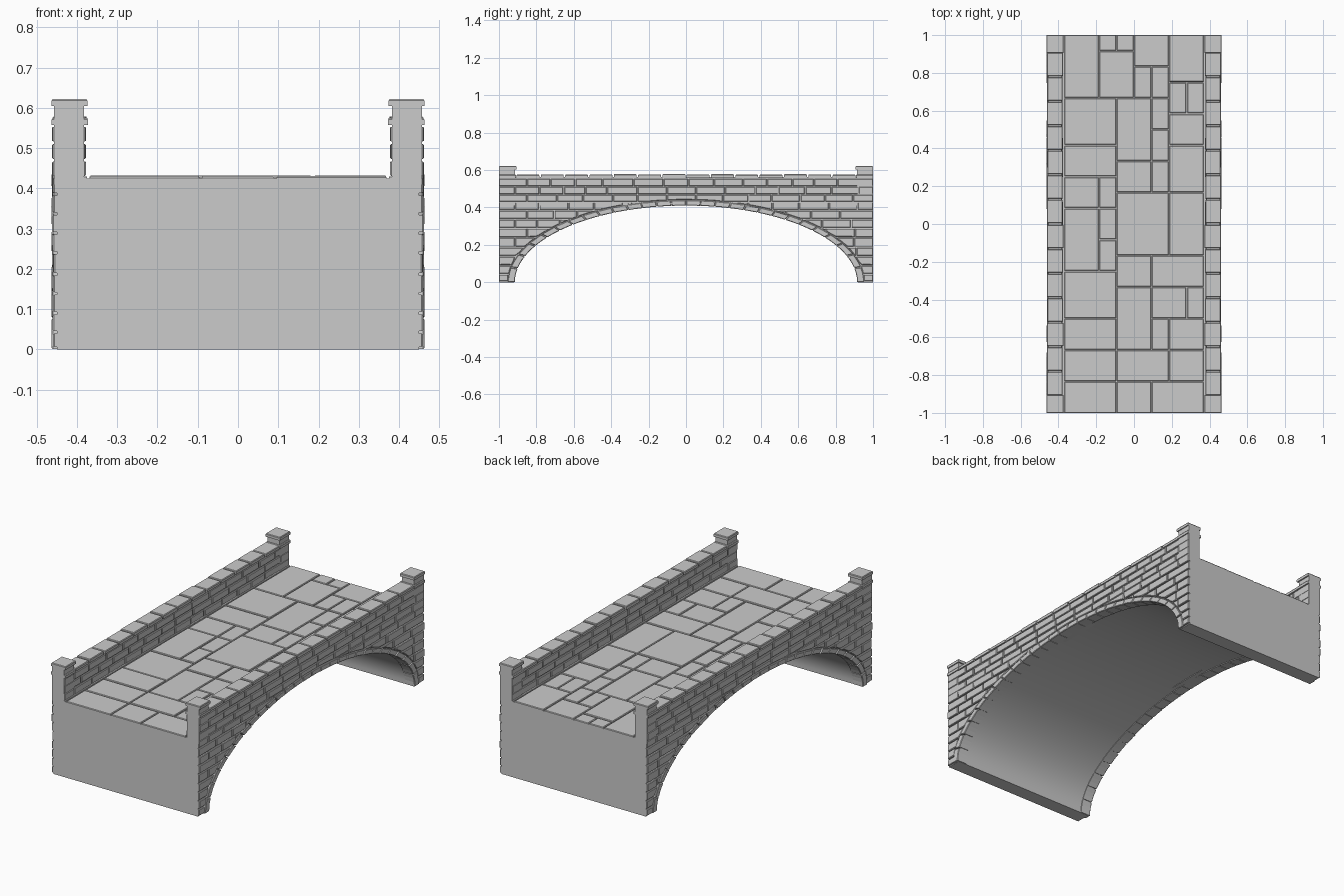
import bpy, bmesh, math, random
from mathutils import Vector

if "Cube" in bpy.data.objects:
    bpy.data.objects.remove(bpy.data.objects["Cube"])

random.seed(4)
INNER = (0.915, 0.410)    # arch opening half-width, height
OUTER = (0.952, 0.438)    # outside of the ring stones
ROWS = [.003, .043, .09, .139, .187, .24, .289, .337, .385, .428, .47, .513, .556]


def side(u, v, w):        # drawn in y,z and raised along x
    return Vector((w, u, v))


def flat(u, v, w):        # drawn in x,y and raised along z
    return Vector((u, v, w))


def stone(bm, pts, lo, hi, place, chamfer=.004):
    """Prism with a chamfered outer face."""
    c = math.copysign(chamfer, hi - lo)
    a = [bm.verts.new(place(u, v, lo)) for u, v in pts]
    b = [bm.verts.new(place(u, v, hi - c)) for u, v in pts]
    n = len(pts)
    bm.faces.new(a[::-1])
    for i in range(n):
        j = (i + 1) % n
        bm.faces.new((a[i], a[j], b[j], b[i]))
    top = bm.faces.new(b)
    bm.normal_update()
    if chamfer:
        bmesh.ops.inset_individual(bm, faces=[top], thickness=chamfer)
        for v in top.verts:
            v.co += place(0, 0, c)


def rect(u0, v0, u1, v1):
    return [(u0, v0), (u1, v0), (u1, v1), (u0, v1)]


def finish(name, bm, mirror_x=False, mirror_y=False):
    bmesh.ops.recalc_face_normals(bm, faces=bm.faces[:])
    me = bpy.data.meshes.new(name)
    bm.to_mesh(me)
    bm.free()
    ob = bpy.data.objects.new(name, me)
    bpy.context.collection.objects.link(ob)
    if mirror_x or mirror_y:
        m = ob.modifiers.new("Mirror", 'MIRROR')
        m.use_axis = (mirror_x, mirror_y, False)
        m.use_mirror_merge = False
    return ob


def ring_z(y):
    a, b = OUTER
    return b * math.sqrt(max(0, 1 - (y / a) ** 2))


def brick_joints(row):
    """Running bond joints along y with a little variation."""
    ys = [-1.0]
    y = -1 + (.15 if row % 2 else .085)
    while y < .94:
        ys.append(y)
        y += random.uniform(.115, .165)
    return ys + [1.0]


# Bridge body with the arched opening
bm = bmesh.new()
a, b = INNER[0] + .004, INNER[1] + .004
arc = [(a * math.cos(math.pi * i / 56), b * math.sin(math.pi * i / 56)) for i in range(57)]
stone(bm, arc + [(-1, 0), (-1, .424), (1, .424), (1, 0)], -.45, .45, side, 0)
body = finish("bridge_body", bm)
bpy.context.view_layer.objects.active = body
body.select_set(True)
bpy.ops.object.shade_smooth_by_angle(angle=math.radians(30))

# Outer wall bricks, trimmed along the arch ring
bm = bmesh.new()
for r, (z0, z1) in enumerate(zip(ROWS, ROWS[1:])):
    z0, z1 = z0 + .003, z1 - .003
    ys = brick_joints(r)
    for i, (y0, y1) in enumerate(zip(ys, ys[1:])):
        y0 += .003 if i else 0
        y1 -= .003 if i < len(ys) - 2 else 0
        spans = [(y0, y1)]
        if z1 < OUTER[1]:
            yc = OUTER[0] * math.sqrt(1 - (z1 / OUTER[1]) ** 2) + .004
            spans = [(max(y0, yc), y1), (y0, min(y1, -yc))]
        hi = random.uniform(.458, .462)
        for s0, s1 in spans:
            if s1 - s0 < .016:
                continue
            cut = z0 < max(ring_z(s0), ring_z(s1), ring_z((s0 + s1) / 2))
            n = 6 if cut else 1
            ylist = [s0 + (s1 - s0) * k / n for k in range(n + 1)]
            pts = [(y, min(max(z0, ring_z(y) + .003), z1 - .001)) for y in ylist]
            stone(bm, pts + [(s1, z1), (s0, z1)], .44, hi, side, .0035)
finish("outer_wall_bricks", bm, mirror_x=True)

# Ring stones around the arch, equally spaced along its length
bm = bmesh.new()
ts = [math.pi * k / 1000 for k in range(1001)]
length = [0.0]
for t in ts[1:]:
    length.append(length[-1] + math.hypot(INNER[0] * math.sin(t), INNER[1] * math.cos(t)))


def angle_at(f):
    return next(t for t, s in zip(ts, length) if s >= f * length[-1] - 1e-9)


COUNT = 28
for i in range(COUNT):
    arc = [angle_at((i + f) / COUNT) for f in (.03, .35, .65, .97)]
    pts = [(INNER[0] * math.cos(t), INNER[1] * math.sin(t)) for t in arc]
    pts += [(OUTER[0] * math.cos(t), OUTER[1] * math.sin(t)) for t in arc[::-1]]
    stone(bm, pts, .40, random.uniform(.46, .463), side, .003)
finish("arch_ring_stones", bm, mirror_x=True)

# Parapet core
bm = bmesh.new()
stone(bm, rect(.385, -1, .453, 1), .415, .562, flat, 0)
finish("parapet_core", bm, mirror_x=True)

# Kerb under the parapet
bm = bmesh.new()
stone(bm, rect(.375, -1, .457, 1), .41, .43, flat, .002)
finish("parapet_kerb", bm, mirror_x=True)

# Inner parapet bricks
bm = bmesh.new()
for r, (z0, z1) in enumerate(zip(ROWS[9:], ROWS[10:])):
    ys = brick_joints(r)
    for y0, y1 in zip(ys, ys[1:]):
        pts = rect(max(y0 + .003, -1) if y0 > -1 else -1, z0 + .003,
                   y1 - .003 if y1 < 1 else 1, z1 - .003)
        stone(bm, pts, .395, random.uniform(.377, .381), side, .0035)
finish("inner_parapet_bricks", bm, mirror_x=True)

# Coping stones on the parapet
bm = bmesh.new()
N = 14
for i in range(N):
    y0 = -.91 + 1.82 * i / N
    y1 = y0 + 1.82 / N
    inner = random.uniform(.374, .379)
    stone(bm, rect(inner, y0 + .004, random.uniform(.458, .462), y1 - .004),
          .558, random.uniform(.575, .579), flat)
finish("coping_stones", bm, mirror_x=True)

# End posts: shaft, band and cap
bm = bmesh.new()
for x0, y0, x1, z0, z1, c in ((.382, .914, .457, .42, .61, 0),
                              (.373, .908, .463, .557, .575, .004),
                              (.374, .906, .463, .604, .622, .004)):
    stone(bm, rect(x0, y0, x1, 1), z0, z1, flat, c)
finish("end_posts", bm, mirror_x=True, mirror_y=True)

# Paving slabs: first column, last column, row breaks
STRIPS = [
    (0, 3, [0, 2, 4, 6, 9]), (0, 2, [9, 13, 15]), (2, 3, [9, 11, 13, 15]),
    (0, 3, [15, 17, 20]), (0, 2, [20, 24]), (2, 4, [20, 23]), (2, 3, [23, 24]),
    (3, 4, [23, 24]), (3, 5, [0, 2]), (5, 8, [0, 2]), (3, 6, [2, 4]),
    (6, 8, [2, 4, 6]), (5, 6, [4, 6]), (3, 5, [4, 8, 10]), (5, 7, [6, 8]),
    (7, 8, [6, 8]), (5, 8, [8, 10]), (3, 6, [10, 14]), (6, 8, [10, 14, 17, 19]),
    (6, 7, [19, 21]), (7, 8, [19, 21]), (6, 8, [21, 24]), (3, 5, [14, 16, 20]),
    (5, 6, [14, 16, 18, 20, 22]), (4, 5, [20, 22]), (4, 6, [22, 24])]
bm = bmesh.new()
for c0, c1, rows in STRIPS:
    for r0, r1 in zip(rows, rows[1:]):
        pts = rect(-.372 + c0 * .093 + .003, -1 + r0 / 12 + (.003 if r0 else 0),
                   -.372 + c1 * .093 - .003, -1 + r1 / 12 - (.003 if r1 < 24 else 0))
        stone(bm, pts, .418, random.uniform(.429, .432), flat)
finish("paving_slabs", bm)
